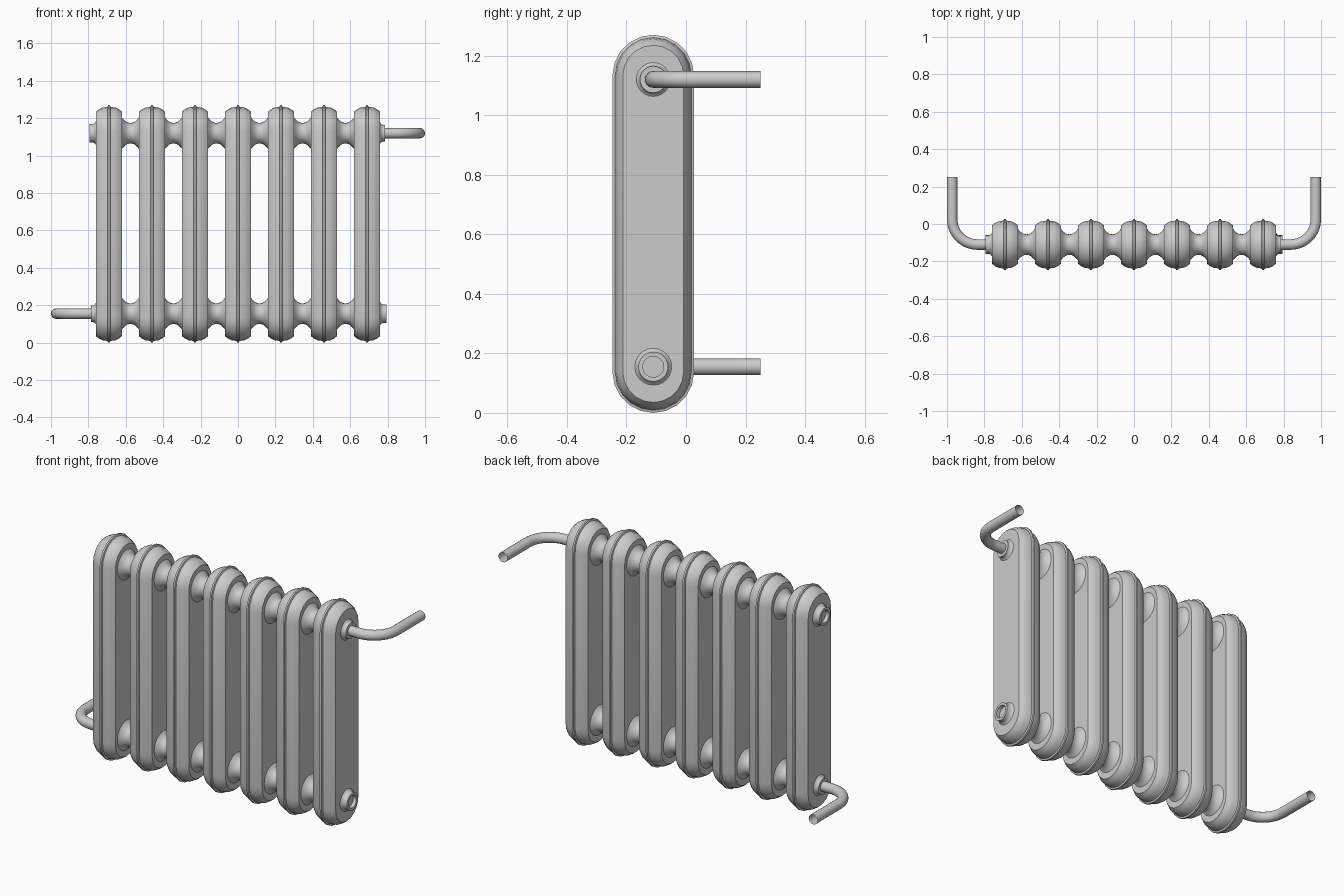
import bpy, bmesh, math
from math import sin, cos, pi
from mathutils import Vector

cube = bpy.data.objects.get("Cube")
if cube:
    bpy.data.objects.remove(cube)

mat = bpy.data.materials.new("grey_metal")
mat.use_nodes = True
colour = (0.6, 0.6, 0.6, 1)
mat.diffuse_color = colour
mat.node_tree.nodes["Principled BSDF"].inputs["Base Color"].default_value = colour

Y = -0.11                      # centre plane of the sections
HEIGHT = 1.27
LOW, HIGH = 0.155, 1.12        # heights of the two connecting rows
STEP, COUNT = 0.23, 7
HALF = 0.07                    # half thickness of a section
END = STEP * (COUNT - 1) / 2 + HALF


def stadium(x, r, n=10):
    """Upright rounded outline with radius r at a given x."""
    base = 0.137
    pts = []
    for centre, start in ((HEIGHT - base, 0), (base, pi)):
        for i in range(n + 1):
            a = start + pi * i / n
            pts.append(Vector((x, Y + r * cos(a), centre + r * sin(a))))
    return pts


def circle(x, r, z, n=24):
    return [Vector((x, Y + r * cos(2 * pi * i / n), z + r * sin(2 * pi * i / n)))
            for i in range(n)]


def loft(name, rings, caps=(True, True), angle=30):
    """Skin a row of matching rings and shade it smooth."""
    bm = bmesh.new()
    loops = [[bm.verts.new(p) for p in ring] for ring in rings]
    for a, b in zip(loops, loops[1:]):
        for i in range(len(a)):
            j = (i + 1) % len(a)
            bm.faces.new((a[i], a[j], b[j], b[i]))
    for cap, ring in zip(caps, (loops[0], loops[-1])):
        if cap:
            bm.faces.new(ring)
    bmesh.ops.recalc_face_normals(bm, faces=bm.faces)
    mesh = bpy.data.meshes.new(name)
    bm.to_mesh(mesh)
    bm.free()
    ob = bpy.data.objects.new(name, mesh)
    bpy.context.collection.objects.link(ob)
    mesh.materials.append(mat)
    bpy.ops.object.select_all(action='DESELECT')
    ob.select_set(True)
    bpy.context.view_layer.objects.active = ob
    bpy.ops.object.shade_smooth_by_angle(angle=math.radians(angle))
    return ob


# Radiator sections, each with a thin raised seam around the middle
half_profile = [(HALF, 0.102), (0.052, 0.116), (0.035, 0.124),
                (0.008, 0.128), (0.005, 0.137)]
profile = [(-x, r) for x, r in half_profile] + half_profile[::-1]
for k in range(COUNT):
    cx = (k - (COUNT - 1) / 2) * STEP
    loft(f"section_{k + 1}", [stadium(cx + x, r) for x, r in profile])

# Waisted connectors between neighbouring sections
gap = STEP / 2 - HALF
for k in range(COUNT - 1):
    cx = (k - (COUNT - 2) / 2) * STEP
    for row, z in (("lower", LOW), ("upper", HIGH)):
        rings = []
        for i in range(-6, 7):
            t = i / 6
            rings.append(circle(cx + t * gap, 0.055 + 0.029 * abs(t) ** 2.2, z))
        loft(f"{row}_connector_{k + 1}", rings, (False, False), 60)


def bushing(name, side, z, length, r, hole):
    """End fitting with a flared root and a recessed centre."""
    outer = [(0, r + 0.012), (0.006, r + 0.004), (0.014, r), (length, r)]
    inner = [(length, hole), (length - 0.02, hole)]
    loft(name, [circle(side * (END + x), rad, z) for x, rad in outer + inner],
         (False, True))


def pipe(name, side, z):
    """Open tube that leaves the end and bends towards the back."""
    bend, r, far = 0.135, 0.028, 0.972
    path = [(Vector((END, Y)), 0)]
    for i in range(11):
        a = pi / 2 * i / 10
        path.append((Vector((far - bend + bend * sin(a), Y + bend - bend * cos(a))), a))
    path.append((Vector((far, 0.25)), pi / 2))
    rings = []
    for p, a in path:
        ring = []
        for i in range(16):
            t = 2 * pi * i / 16
            ring.append(Vector((side * (p.x + r * cos(t) * sin(a)),
                                p.y - r * cos(t) * cos(a), z + r * sin(t))))
        rings.append(ring)
    loft(name, rings, (False, False), 60)


# Pipes on opposite corners, open fittings on the other two
for label, side, pipe_z, open_z in (("left", 1, HIGH, LOW), ("right", -1, LOW, HIGH)):
    bushing(f"{label}_pipe_fitting", side, pipe_z, 0.025, 0.045, 0.028)
    bushing(f"{label}_open_fitting", side, open_z, 0.035, 0.05, 0.035)
    pipe(f"{label}_pipe", side, pipe_z)
